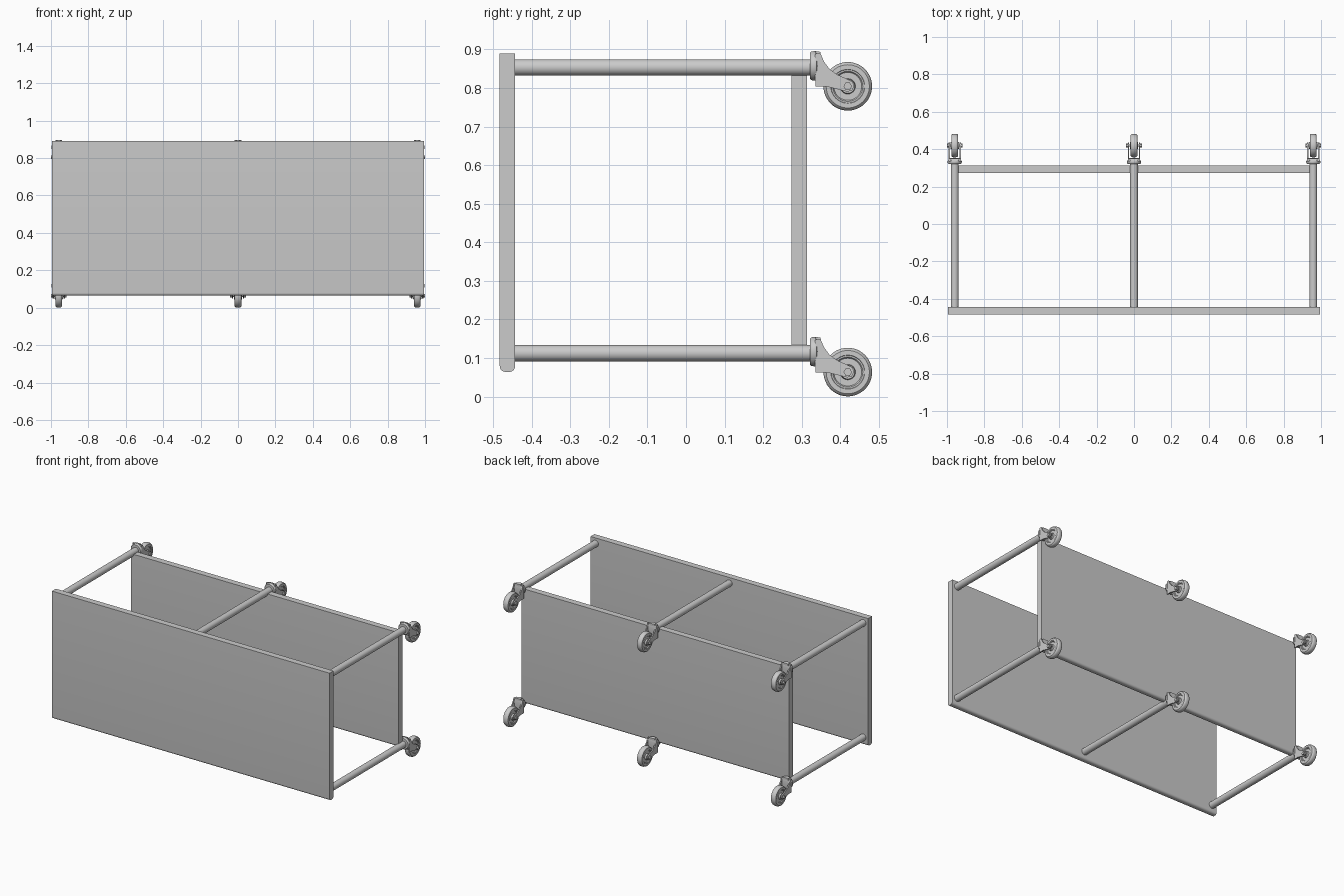
import bpy, bmesh, math
from mathutils import Matrix

if "Cube" in bpy.data.objects:
    bpy.data.objects.remove(bpy.data.objects["Cube"])

LEG_X = (-0.9585, 0.0, 0.9585)
LEG_Z = (0.1125, 0.8535)
LEG_R = 0.0212


def finish(bm, name, smooth=True):
    bmesh.ops.recalc_face_normals(bm, faces=bm.faces)
    mesh = bpy.data.meshes.new(name)
    bm.to_mesh(mesh)
    bm.free()
    ob = bpy.data.objects.new(name, mesh)
    bpy.context.collection.objects.link(ob)
    if smooth:
        bpy.ops.object.select_all(action='DESELECT')
        ob.select_set(True)
        bpy.context.view_layer.objects.active = ob
        bpy.ops.object.shade_smooth_by_angle(angle=math.radians(35))
    return ob


def add_prism(bm, profile, x0, x1):
    """Extrude a (y, z) outline from x0 to x1."""
    face = bm.faces.new([bm.verts.new((x0, y, z)) for y, z in profile])
    out = bmesh.ops.extrude_face_region(bm, geom=[face])
    verts = [g for g in out['geom'] if isinstance(g, bmesh.types.BMVert)]
    bmesh.ops.translate(bm, verts=verts, vec=(x1 - x0, 0, 0))


def add_lathe(bm, profile, axis, centre, steps=40, closed=False):
    """Revolve (radius, along) points round the x or y axis."""
    rings = []
    for r, a in profile:
        ring = []
        for i in range(steps):
            t = 2 * math.pi * i / steps
            c, s = r * math.cos(t), r * math.sin(t)
            p = (a, c, s) if axis == 'x' else (c, a, s)
            ring.append(bm.verts.new([p[k] + centre[k] for k in range(3)]))
        rings.append(ring)
    pairs = list(zip(rings, rings[1:]))
    if closed:
        pairs.append((rings[-1], rings[0]))
    else:
        bm.faces.new(rings[0])
        bm.faces.new(rings[-1])
    for a, b in pairs:
        for i in range(steps):
            j = (i + 1) % steps
            bm.faces.new((a[i], a[j], b[j], b[i]))


def board(name, half_x, y0, y1, z0, z1, r):
    """Board with a square top edge and a rounded bottom edge."""
    outline = [(y0, z1)]
    for cy, start in ((y0 + r, 180), (y1 - r, 270)):
        for i in range(7):
            t = math.radians(start + 15 * i)
            outline.append((cy + r * math.cos(t), z0 + r + r * math.sin(t)))
    outline.append((y1, z1))
    bm = bmesh.new()
    add_prism(bm, outline, -half_x, half_x)
    return finish(bm, name)


# Table top and lower shelf (table lies on its side)
board("table_top", 0.994, -0.483, -0.443, 0.064, 0.89, 0.015)
board("lower_shelf", 0.957, 0.2735, 0.3135, 0.1125, 0.8535, 0.015)

# Leg, origin on its own axis
bm = bmesh.new()
add_lathe(bm, [(LEG_R, -0.445), (LEG_R, 0.325)], 'y', (0, 0, 0))
leg = finish(bm, "leg")

# Caster fork: round cup, two side arms
bm = bmesh.new()
add_lathe(bm, [(0.034, 0.3215), (0.037, 0.325), (0.0385, 0.334), (0.0375, 0.338),
               (0.030, 0.342)], 'y', (0, 0, 0.004))
add_prism(bm, [(0.334, -0.015), (0.349, -0.015), (0.349, 0.040), (0.336, 0.0425)], -0.018, 0.018)
arm = [(0.336, -0.050), (0.367, -0.050), (0.418, -0.063), (0.430, -0.060), (0.436, -0.049),
       (0.432, -0.037), (0.418, -0.030), (0.393, -0.019), (0.372, -0.004), (0.358, 0.015),
       (0.349, 0.036), (0.336, 0.036)]
for s in (-1, 1):
    add_prism(bm, arm, s * 0.026, s * 0.033)
# Web joining the arms in front of the wheel
add_prism(bm, [(0.334, -0.035), (0.346, -0.035), (0.352, 0.015), (0.347, 0.034),
               (0.334, 0.034)], -0.03, 0.03)
fork = finish(bm, "caster_fork")

# Wheel with rounded tread and recessed web
AXLE = (0, 0.4195, -0.049)
half = [(0.012, 0.022), (0.018, 0.022), (0.020, 0.012), (0.036, 0.012), (0.039, 0.016),
        (0.043, 0.016), (0.044, 0.0175), (0.056, 0.0175), (0.0605, 0.014), (0.063, 0.007)]
bm = bmesh.new()
add_lathe(bm, half + [(r, -a) for r, a in reversed(half)], 'x', AXLE, 48, closed=True)
wheel = finish(bm, "caster_wheel")

# Axle with hexagonal heads
bm = bmesh.new()
add_lathe(bm, [(0.006, -0.034), (0.006, 0.034)], 'x', AXLE, 16)
for s in (-1, 1):
    add_lathe(bm, [(0.011, s * 0.033), (0.011, s * 0.0415)], 'x', AXLE, 6)
axle = finish(bm, "caster_axle", smooth=False)

# Place six sets, sharing mesh data
spots = [(x, 0, z) for z in LEG_Z for x in LEG_X]
for part in (leg, fork, wheel, axle):
    base = part.name
    for n, spot in enumerate(spots):
        ob = part if n == 0 else part.copy()
        if n:
            bpy.context.collection.objects.link(ob)
        ob.name = f"{base}_{n + 1}"
        ob.location = spot
